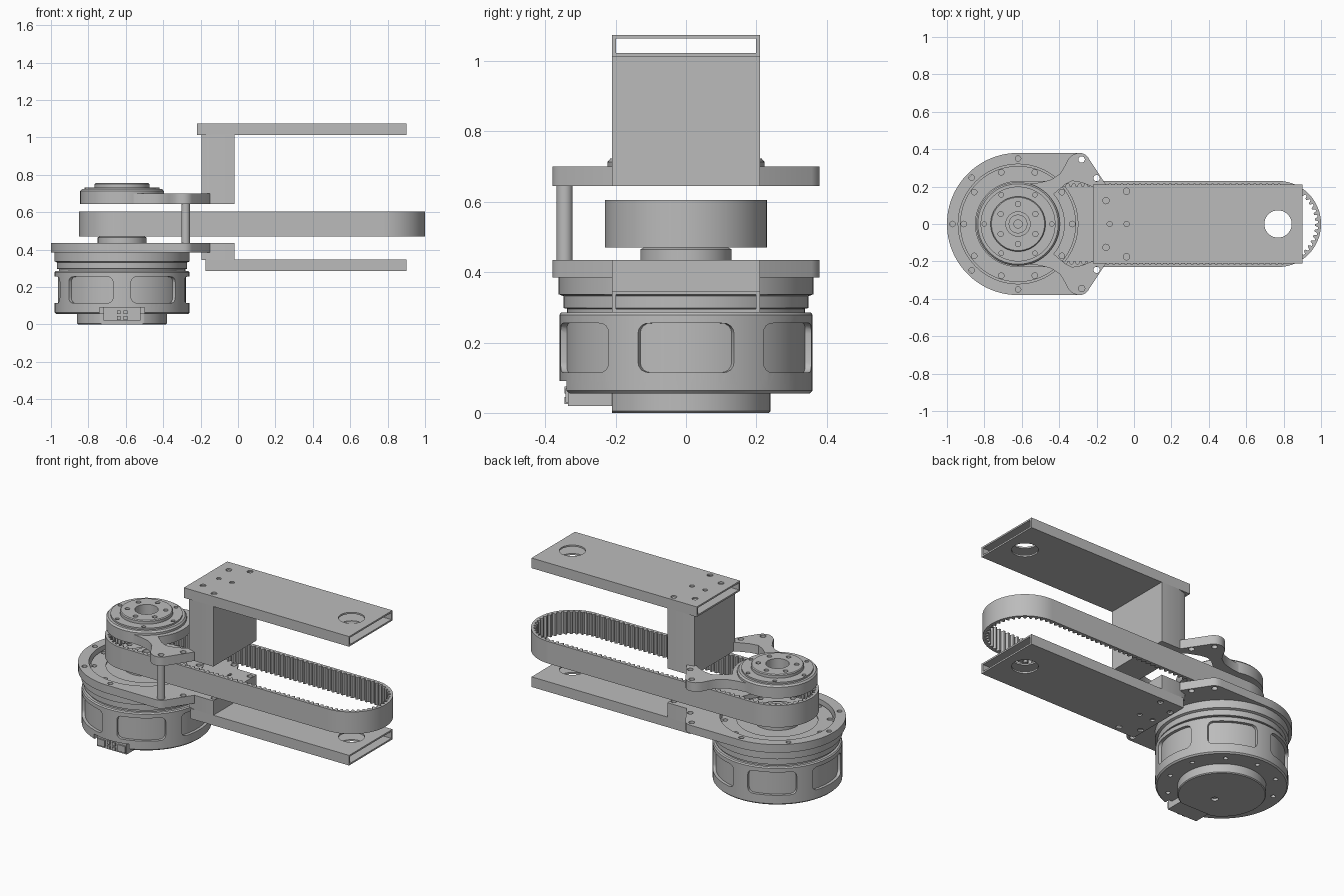
import bpy, bmesh, math
from math import sin, cos, pi, radians

if "Cube" in bpy.data.objects:
    bpy.data.objects.remove(bpy.data.objects["Cube"], do_unlink=True)

grey = bpy.data.materials.new("plain grey metal")
grey.use_nodes = True
grey.diffuse_color = (0.5, 0.5, 0.5, 1)
grey.node_tree.nodes["Principled BSDF"].inputs["Base Color"].default_value = (0.5, 0.5, 0.5, 1)

AXIS = -0.62      # motor axis along x
PULLEY = 0.77     # far belt centre along x
parts = []


def finish(name, bm):
    bmesh.ops.recalc_face_normals(bm, faces=bm.faces)
    me = bpy.data.meshes.new(name)
    bm.to_mesh(me)
    bm.free()
    me.materials.append(grey)
    ob = bpy.data.objects.new(name, me)
    bpy.context.collection.objects.link(ob)
    parts.append(ob)
    return ob


def add_prism(bm, pts, z0, z1):
    low = [bm.verts.new((x, y, z0)) for x, y in pts]
    top = [bm.verts.new((x, y, z1)) for x, y in pts]
    bm.faces.new(low[::-1])
    bm.faces.new(top)
    for i in range(len(pts)):
        j = (i + 1) % len(pts)
        bm.faces.new((low[i], low[j], top[j], top[i]))


def prism(name, pts, z0, z1):
    bm = bmesh.new()
    add_prism(bm, pts, z0, z1)
    return finish(name, bm)


def arc(cx, cy, r, a0, a1, n):
    return [(cx + r * cos(radians(a0 + (a1 - a0) * i / n)),
             cy + r * sin(radians(a0 + (a1 - a0) * i / n))) for i in range(n + 1)]


def circle(cx, cy, r, n=64):
    return arc(cx, cy, r, 0, 360, n)[:-1]


def rect(x0, x1, y0, y1):
    return [(x0, y0), (x1, y0), (x1, y1), (x0, y1)]


def mirrored(half):
    return half + [(x, -y) for x, y in reversed(half) if abs(y) > 1e-5]


def lathe(name, profile, cx, closed=False, n=72):
    bm = bmesh.new()
    vs = [bm.verts.new((r, 0, z)) for r, z in profile]
    for a, b in zip(vs, vs[1:] + (vs[:1] if closed else [])):
        if a is not b:
            bm.edges.new((a, b))
    bmesh.ops.spin(bm, geom=bm.verts[:] + bm.edges[:], cent=(0, 0, 0), axis=(0, 0, 1),
                   angle=2 * pi, steps=n, use_merge=True)
    bmesh.ops.remove_doubles(bm, verts=bm.verts, dist=1e-5)
    bmesh.ops.translate(bm, verts=bm.verts, vec=(cx, 0, 0))
    return finish(name, bm)


def cut(target, cutter):
    cutter.hide_render = True
    mod = target.modifiers.new("cut", 'BOOLEAN')
    mod.operation = 'DIFFERENCE'
    mod.solver = 'EXACT'
    mod.object = cutter
    bpy.context.view_layer.objects.active = target
    bpy.ops.object.modifier_apply(modifier=mod.name)
    parts.remove(cutter)
    bpy.data.objects.remove(cutter, do_unlink=True)


def drill(target, holes, z0, z1, n=16):
    bm = bmesh.new()
    for x, y, r in holes:
        add_prism(bm, circle(x, y, r, n), z0, z1)
    cut(target, finish("drill_cutter", bm))


def ring_holes(radius, count, start, r):
    return [(AXIS + radius * cos(radians(start) + 2 * pi * i / count),
             radius * sin(radians(start) + 2 * pi * i / count), r) for i in range(count)]


# Motor housing, turned in one piece
motor = lathe("motor_housing", [(0, .055), (.352, .055), (.36, .063), (.36, .279), (.354, .286),
                                (.338, .286), (.338, .296), (.348, .298), (.348, .332), (.362, .337),
                                (.362, .39), (.31, .39), (.31, .412), (.225, .412), (.225, .405),
                                (0, .405)], AXIS)

# Six shallow windows with rounded corners around the housing
bm = bmesh.new()
COLS, HALF, CORNER = 16, 0.39, 0.03
for k in range(6):
    cols = []
    for i in range(COLS + 1):
        t = -cos(pi * i / COLS) * HALF
        d = max(0, CORNER - (HALF - abs(t)) * 0.36)
        inset = CORNER - math.sqrt(max(0, CORNER ** 2 - d * d))
        a = t + k * pi / 3
        cols.append([bm.verts.new((AXIS + r * cos(a), r * sin(a), z))
                     for r, z in ((.342, .115 + inset), (.42, .115 + inset),
                                  (.42, .255 - inset), (.342, .255 - inset))])
    bm.faces.new(cols[0])
    bm.faces.new(cols[-1][::-1])
    for p, q in zip(cols, cols[1:]):
        for i in range(4):
            j = (i + 1) % 4
            bm.faces.new((p[i], p[j], q[j], q[i]))
cut(motor, finish("window_cutter", bm))
cut(motor, prism("notch_cutter", rect(AXIS - .12, AXIS + .12, -.5, -.3), 0, .09))
drill(motor, ring_holes(.3, 10, 18, .013), .03, .085)
drill(motor, ring_holes(.29, 10, 0, .015), .385, .45)

# Motor base with a flat at the front, and the connector
base = lathe("motor_base", [(0, 0), (.235, 0), (.24, .005), (.24, .06), (0, .06)], AXIS)
cut(base, prism("flat_cutter", rect(-1, 0, -.4, -.21), -.1, .2))
drill(base, [(AXIS, -.06, .02)], -.05, .015)
prism("connector_body", rect(AXIS - .1, AXIS + .1, -.335, -.2), .02, .09)
for x in (-.07, .07):
    prism("connector_socket", rect(AXIS + x - .025, AXIS + x + .025, -.343, -.33), .03, .07)
for x in (-.018, .018):
    for z in (.025, .055):
        prism("connector_pin", rect(AXIS + x - .01, AXIS + x + .01, -.345, -.33), z, z + .02)

# Output hub
lathe("output_hub", [(.022, .4), (.13, .4), (.13, .465), (.12, .47), (.05, .47), (.05, .5),
                     (.022, .5)], AXIS, closed=True)

# Motor mounting plate
lug = [(-.30, .38), (-.28, .379), (-.262, .372), (-.247, .358), (-.15, .21)]
plate = prism("motor_plate", mirrored(arc(AXIS, 0, .38, 180, 90, 32) + lug), .385, .435)
drill(plate, [(AXIS, 0, .32)], .3, .5, 72)
lug_holes = [(x, s * y, .017) for s in (1, -1) for x, y in ((-.28, .345), (-.2, .245))]
drill(plate, ring_holes(.35, 8, 45, .015)[1:6] + lug_holes, .3, .5)

# Upper bearing bracket: two arms around an opening
outline = arc(AXIS, 0, .222, 180, 75, 28) + [(-.50, .222), (-.44, .238), (-.395, .27), (-.37, .31),
                                             (-.35, .35), (-.325, .372)] + lug
bracket = prism("bearing_bracket", mirrored(outline), .645, .70)
opening = [(-.19, .18), (-.22, .198), (-.28, .222), (-.33, .23), (-.37, .21)] + \
    arc(AXIS, 0, .25, 40, 0, 8)
cut(bracket, prism("opening_cutter", mirrored(list(opening)), .6, .75))
drill(bracket, lug_holes, .6, .75)
drill(bracket, [(AXIS, 0, .15)], .6, .75, 48)

# Bearing disc with raised cap
disc = lathe("bearing_disc", [(.065, .645), (.2235, .645), (.2235, .713), (.215, .723), (.2, .723),
                              (.2, .733), (.147, .733), (.147, .75), (.142, .755), (.065, .755)],
             AXIS, closed=True)
drill(disc, ring_holes(.107, 6, 30, .014), .71, .8)
drill(disc, ring_holes(.18, 6, 0, .012), .69, .8)

# Spacer post between the plates
prism("spacer_post", circle(-.28, -.345, .023, 24), .43, .65)

# Blocks joining plates to the arm tubes
block = mirrored([(-.195, .195), (-.145, .21), (-.02, .21)])
prism("upper_block", block, .645, 1.015)
lower = prism("lower_block", block, .345, .435)
screws = [(x, s * y, .017) for s in (1, -1) for x, y in ((-.15, .125), (-.04, .175))]
screws += [(-.13, 0, .014), (-.04, 0, .014)]
drill(lower, screws, .41, .5)

# Hollow rectangular arm tubes, open at both ends
for name, x0, z0, z1 in (("upper_tube", -.22, 1.013, 1.075), ("lower_tube", -.175, .285, .347)):
    tube = prism(name, rect(x0, .9, -.21, .21), z0, z1)
    cut(tube, prism("bore_cutter", rect(-.5, 1.2, -.199, .199), z0 + .01, z1 - .01))
    drill(tube, [(PULLEY, 0, .073)], z0 - .1, z1 + .1, 48)
    drill(tube, screws, z0 - .1, z1 + .1)

# Toothed belt running around both centres
TEETH, R = 128, 0.215
span = PULLEY - AXIS
loop = 2 * span + 2 * pi * R


def belt_point(s, off):
    r = R + off
    if s < span:
        return AXIS + s, -r
    if s < span + pi * R:
        a = (s - span) / R - pi / 2
        return PULLEY + r * cos(a), r * sin(a)
    if s < 2 * span + pi * R:
        return PULLEY - (s - span - pi * R), r
    a = (s - 2 * span - pi * R) / R + pi / 2
    return AXIS + r * cos(a), r * sin(a)


bm = bmesh.new()
rows = []
for i in range(TEETH * 4):
    s = loop * (i // 4 + (0, .2, .5, .7)[i % 4]) / TEETH
    inner = -.016 if i % 4 in (1, 2) else 0
    rows.append([bm.verts.new((*belt_point(s, o), z))
                 for o, z in ((.015, .47), (.015, .605), (inner, .605), (inner, .47))])
for p, q in zip(rows, rows[1:] + rows[:1]):
    for i in range(4):
        j = (i + 1) % 4
        bm.faces.new((p[i], p[j], q[j], q[i]))
finish("toothed_belt", bm)

# Smooth round walls while keeping crisp edges
bpy.ops.object.select_all(action='DESELECT')
for ob in parts:
    ob.select_set(True)
bpy.context.view_layer.objects.active = parts[0]
bpy.ops.object.shade_smooth_by_angle(angle=radians(30))
